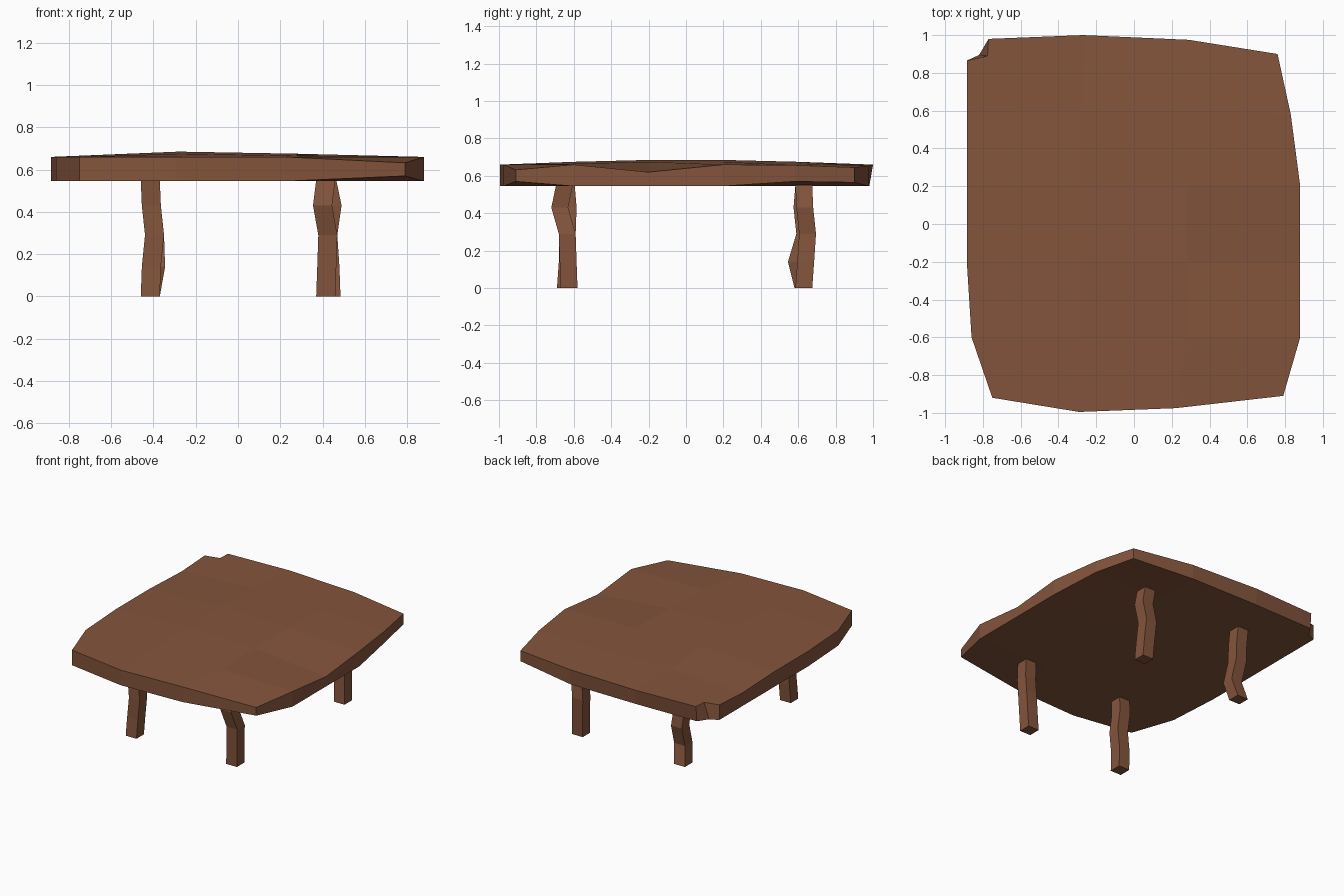
import bpy, bmesh

if "Cube" in bpy.data.objects:
    bpy.data.objects.remove(bpy.data.objects["Cube"])

wood = bpy.data.materials.new("dark wood")
wood.diffuse_color = (0.23, 0.09, 0.045, 1)
wood.use_nodes = True
wood.node_tree.nodes["Principled BSDF"].inputs["Base Color"].default_value = wood.diffuse_color


def finish(bm, name):
    bmesh.ops.recalc_face_normals(bm, faces=bm.faces)
    mesh = bpy.data.meshes.new(name)
    bm.to_mesh(mesh)
    bm.free()
    mesh.materials.append(wood)
    obj = bpy.data.objects.new(name, mesh)
    bpy.context.collection.objects.link(obj)


# Table top: rough rim (x, y, top z, bottom z), counter-clockwise from front left
RIM = [(-.75, -.92, .66, .545), (-.29, -.995, .66, .545), (.22, -.975, .66, .545),
       (.79, -.91, .632, .57), (.88, -.6, .66, .545), (.88, -.2, .62, .545),
       (.88, .2, .66, .545), (.83, .58, .657, .57), (.76, .90, .645, .565),
       (.29, .975, .655, .545), (-.27, 1.0, .66, .545), (-.77, .98, .66, .545),
       (-.775, .89, .66, .545),  # chip in the back left corner
       (-.885, .865, .66, .545), (-.885, .59, .645, .545), (-.885, .2, .66, .545),
       (-.885, -.2, .66, .545), (-.86, -.6, .66, .545)]
LEFT = {1: 17, 2: 16, 3: 15, 4: 14}
RIGHT = {1: 4, 2: 5, 3: 6, 4: 7}
CROWN = {1: (.675, .665), 2: (.685, .675), 3: (.685, .675), 4: (.675, .665)}

bm = bmesh.new()
layers = []
for top in (True, False):
    ring = [bm.verts.new((x, y, zt if top else zb)) for x, y, zt, zb in RIM]
    rows = [[ring[0], ring[1], ring[2], ring[3]]]
    for j in range(1, 5):
        inner = [bm.verts.new((x, -1 + .4 * j, CROWN[j][i] if top else .545))
                 for i, x in enumerate((-.28, .28))]
        rows.append([ring[LEFT[j]], *inner, ring[RIGHT[j]]])
    rows.append([None, ring[10], ring[9], ring[8]])
    for j in range(5):
        for i in range(3):
            a, b = rows[j][i], rows[j][i + 1]
            c, d = rows[j + 1][i + 1], rows[j + 1][i]
            corner = [d] if d else [ring[11], ring[12], ring[13]]
            bm.faces.new([a, b, c] + corner)
    layers.append(ring)
top, bottom = layers
bottom[12].co.x, bottom[12].co.y = -.82, .895
bottom[11].co.y = .97
bottom[10].co.y = .98
for k in range(len(RIM)):
    n = (k + 1) % len(RIM)
    bm.faces.new((top[k], bottom[k], bottom[n], top[n]))
finish(bm, "table_top")

# Crooked square legs: centre (x, y) at each height
HEIGHTS = (0, .14, .29, .43, .55)
LEGS = {
    "front_left_leg": [(-.415, -.645), (-.41, -.635), (-.395, -.635), (-.41, -.63), (-.415, -.64)],
    "front_right_leg": [(.415, -.625), (.42, -.63), (.425, -.635), (.40, -.675), (.415, -.65)],
    "back_left_leg": [(-.415, .625), (-.39, .59), (-.395, .635), (-.41, .62), (-.415, .63)],
    "back_right_leg": [(.44, .63), (.435, .64), (.425, .65), (.445, .635), (.42, .63)],
}
for name, path in LEGS.items():
    bm = bmesh.new()
    rings = [[bm.verts.new((x + sx * .045, y + sy * .045, z))
              for sx, sy in ((-1, -1), (1, -1), (1, 1), (-1, 1))]
             for (x, y), z in zip(path, HEIGHTS)]
    for lo, hi in zip(rings, rings[1:]):
        for k in range(4):
            n = (k + 1) % 4
            bm.faces.new((lo[k], lo[n], hi[n], hi[k]))
    bm.faces.new(rings[0])
    bm.faces.new(rings[-1])
    finish(bm, name)
